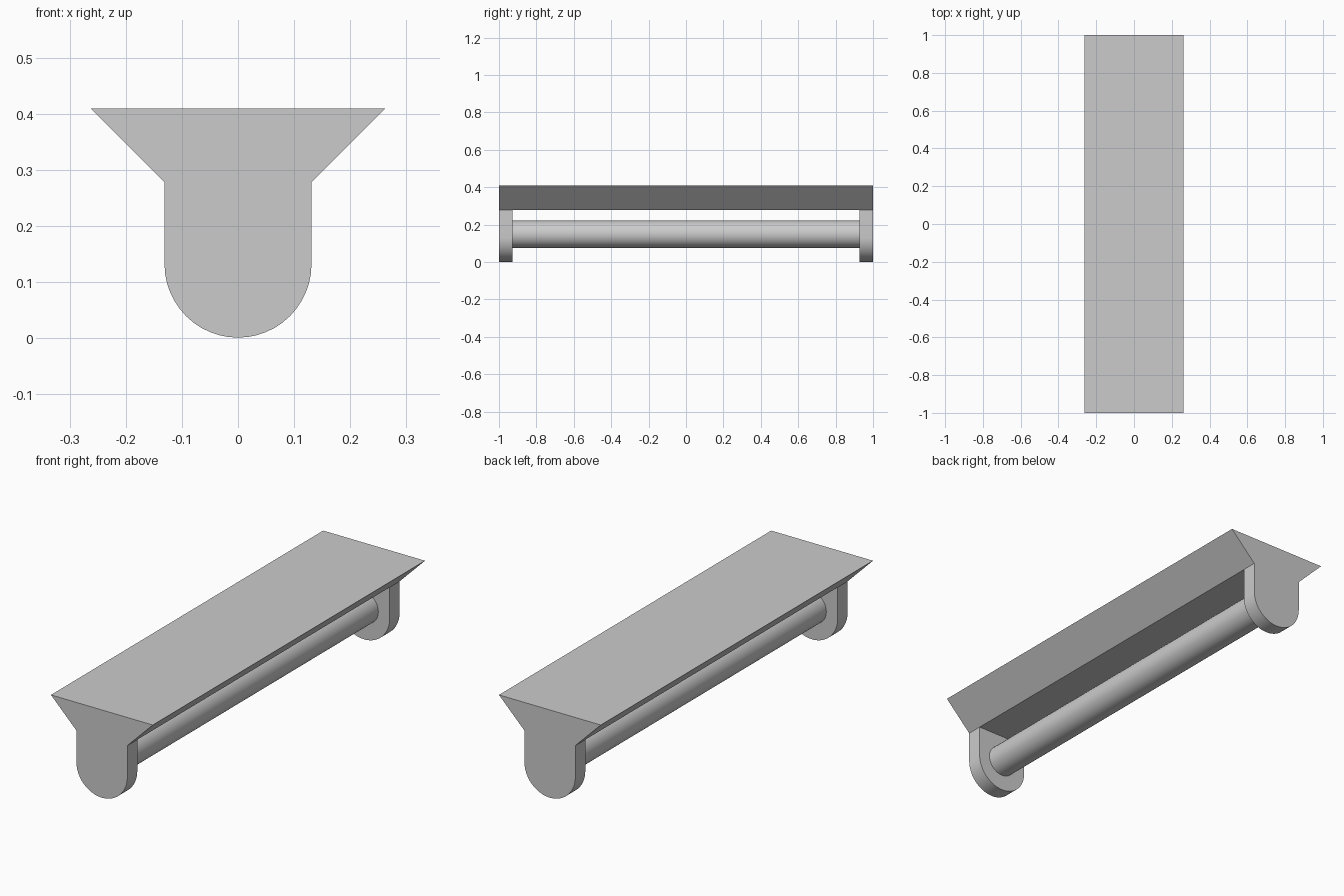
import bpy, bmesh
from math import pi, cos, sin

if "Cube" in bpy.data.objects:
    bpy.data.objects.remove(bpy.data.objects["Cube"])

def extrude(name, profile, y0, y1, smooth=False):
    """Extrude an (x, z) profile along y into a closed solid."""
    bm = bmesh.new()
    face = bm.faces.new([bm.verts.new((x, y0, z)) for x, z in profile])
    res = bmesh.ops.extrude_face_region(bm, geom=[face], use_keep_orig=True)
    verts = [g for g in res["geom"] if isinstance(g, bmesh.types.BMVert)]
    bmesh.ops.translate(bm, verts=verts, vec=(0, y1 - y0, 0))
    bmesh.ops.recalc_face_normals(bm, faces=bm.faces[:])
    mesh = bpy.data.meshes.new(name)
    bm.to_mesh(mesh)
    bm.free()
    ob = bpy.data.objects.new(name, mesh)
    bpy.context.collection.objects.link(ob)
    if smooth:
        bpy.ops.object.select_all(action='DESELECT')
        ob.select_set(True)
        bpy.context.view_layer.objects.active = ob
        bpy.ops.object.shade_smooth_by_angle(angle=pi / 6)
    return ob

def arc(r, cz, a0, a1, n):
    return [(r * cos(a0 + (a1 - a0) * i / n), cz + r * sin(a0 + (a1 - a0) * i / n))
            for i in range(n + 1)]

W, TOP, MID = 0.262, 0.409, 0.278   # top half width, top height, plate underside
R, END = 0.131, 0.927               # bracket radius, inner bracket face

# Flared top plate
extrude("top_plate", [(-W, TOP), (-R, MID), (R, MID), (W, TOP)], -1, 1)

# Round-bottomed end brackets
bracket = [(R, MID)] + arc(R, R + 0.001, 0, -pi, 24) + [(-R, MID)]
for name, s in (("front_bracket", -1), ("back_bracket", 1)):
    extrude(name, bracket, s * END, s, smooth=True)

# Bar between the brackets
extrude("bar", arc(0.073, 0.149, 0, 2 * pi, 32)[:-1], -END, END, smooth=True)
